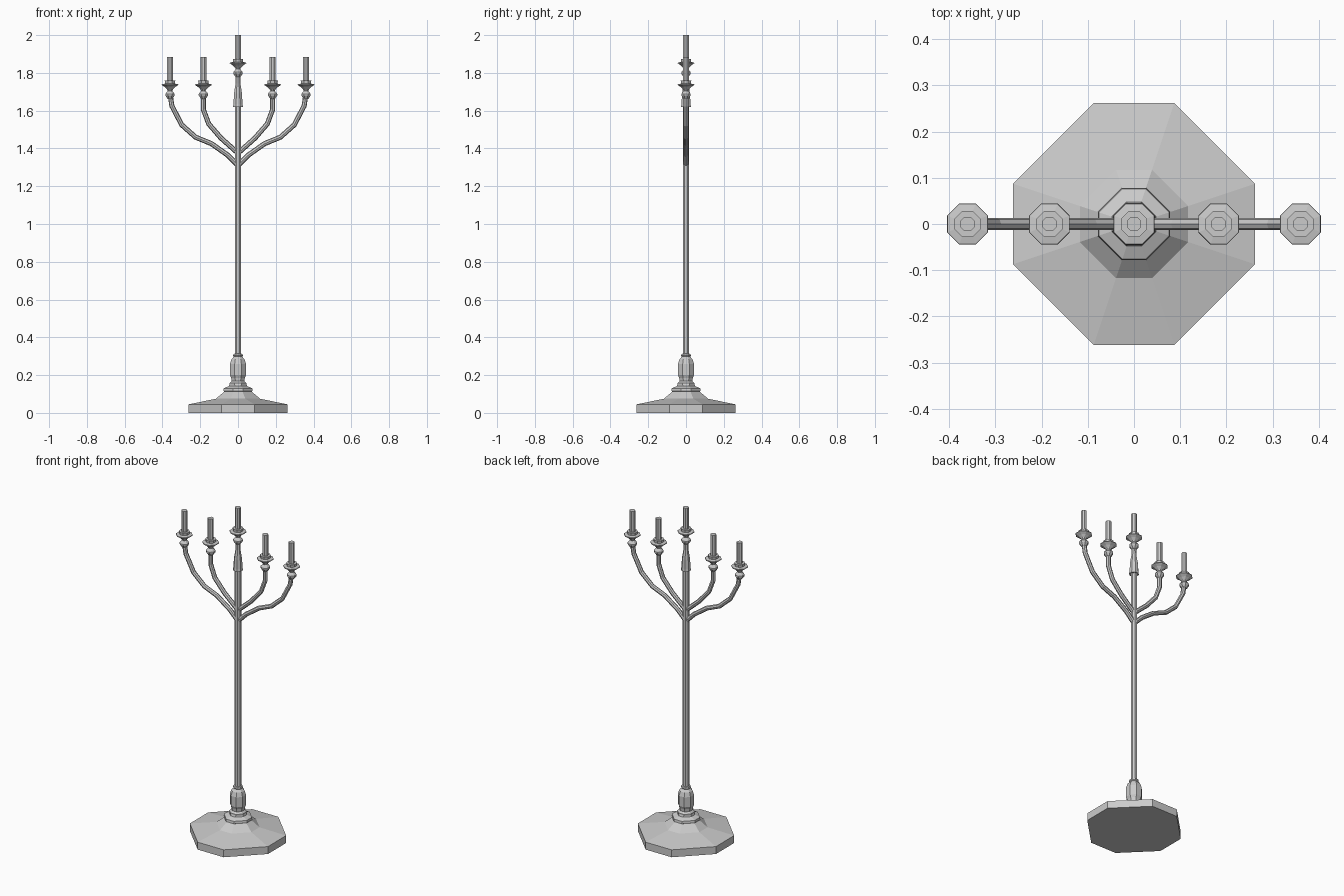
import bpy, bmesh

if "Cube" in bpy.data.objects:
    bpy.data.objects.remove(bpy.data.objects["Cube"])


def lathe(name, profile, x=0, z=0, k=0.414):
    """Eight-sided turned part; profile is (apothem, height), k the half side ratio."""
    bm = bmesh.new()
    rings = []
    for a, h in profile:
        b = a * k
        pts = [(a, -b), (a, b), (b, a), (-b, a), (-a, b), (-a, -b), (-b, -a), (b, -a)]
        rings.append([bm.verts.new((px, py, h)) for px, py in pts])
    for lo, hi in zip(rings, rings[1:]):
        for i in range(8):
            j = (i + 1) % 8
            bm.faces.new((lo[i], lo[j], hi[j], hi[i]))
    bm.faces.new(rings[0][::-1])
    bm.faces.new(rings[-1])
    mesh = bpy.data.meshes.new(name)
    bm.to_mesh(mesh)
    bm.free()
    ob = bpy.data.objects.new(name, mesh)
    ob.location = (x, 0, z)
    bpy.context.collection.objects.link(ob)
    return ob


def arm(name, path, side):
    """Bent eight-sided tube in the xz plane."""
    cu = bpy.data.curves.new(name, 'CURVE')
    cu.dimensions = '3D'
    cu.bevel_depth = 0.0135
    cu.bevel_resolution = 2
    cu.use_fill_caps = True
    sp = cu.splines.new('POLY')
    sp.use_smooth = False
    sp.points.add(len(path) - 1)
    for p, (x, z) in zip(sp.points, path):
        p.co = (x * side, 0, z, 1)
    bpy.context.collection.objects.link(bpy.data.objects.new(name, cu))


# Weighted foot and stepped collar
lathe("base", [(.262, 0), (.262, .045), (.117, .075), (.072, .113), (.078, .116),
               (.076, .13), (.048, .142), (.045, .152)], k=0.333)

# Vase-shaped knop above the foot
lathe("base_knop", [(.045, .148), (.045, .158), (.034, .168), (.036, .185), (.042, .2),
                    (.042, .26), (.034, .285), (.022, .298), (.026, .303), (.024, .312), (.015, .314)])

# Pole
lathe("pole", [(.017, .3), (.017, 1.64)])

# Tapered sleeve on top of the pole
lathe("top_sleeve", [(.026, 1.62), (.024, 1.635), (.021, 1.69), (.013, 1.745), (.012, 1.79)])

# Curved arms
outer = [(0, 1.31), (.055, 1.365), (.14, 1.425), (.225, 1.46), (.298, 1.525), (.35, 1.625), (.36, 1.69)]
inner = [(0, 1.375), (.09, 1.455), (.155, 1.53), (.183, 1.605), (.183, 1.69)]
for side, label in ((-1, "left"), (1, "right")):
    arm("outer_arm_" + label, outer, side)
    arm("inner_arm_" + label, inner, side)

# Cup with drip dish, and candle, repeated on every arm and the top
cup = [(.013, -.07), (.025, -.052), (.025, -.044), (.012, -.028), (.016, -.02),
       (.028, -.008), (.044, .003), (.043, .007), (.026, .01), (.028, .026), (.016, .026)]
for x, z in ((-.36, 1.733), (-.183, 1.733), (0, 1.848), (.183, 1.733), (.36, 1.733)):
    lathe("candle_cup", cup, x, z)
    lathe("candle", [(.0155, .01), (.0155, .152)], x, z)
